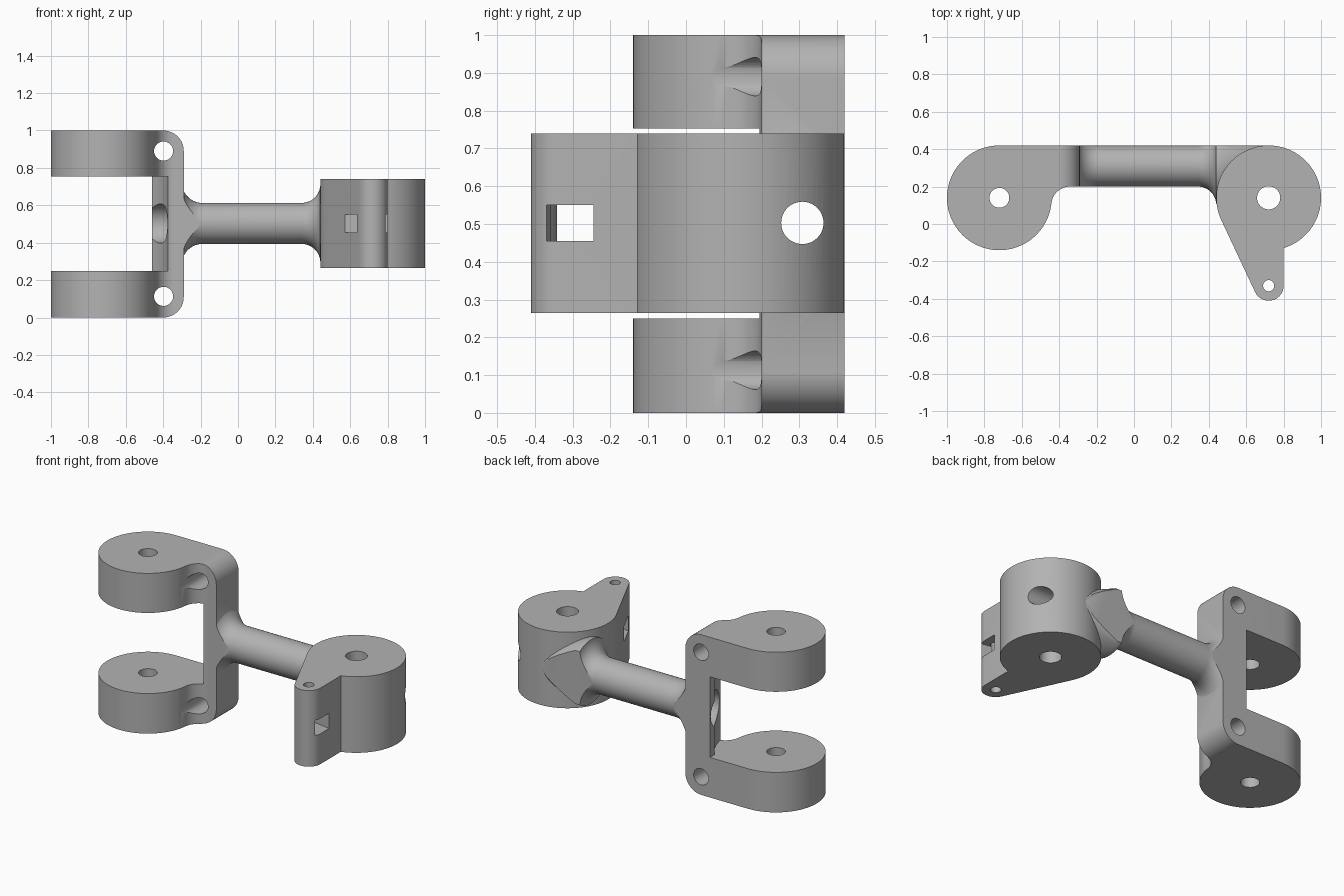
import bpy, bmesh
from math import sin, cos, pi, radians, atan2, acos, hypot
from mathutils import Matrix, Vector

cube = bpy.data.objects.get("Cube")
if cube:
    bpy.data.objects.remove(cube, do_unlink=True)

grey = bpy.data.materials.new("plain grey")
grey.use_nodes = True
grey.diffuse_color = (0.45, 0.45, 0.45, 1)
grey.node_tree.nodes["Principled BSDF"].inputs["Base Color"].default_value = (0.45, 0.45, 0.45, 1)


def finish(name, bm):
    bmesh.ops.recalc_face_normals(bm, faces=bm.faces)
    mesh = bpy.data.meshes.new(name)
    bm.to_mesh(mesh)
    bm.free()
    mesh.materials.append(grey)
    obj = bpy.data.objects.new(name, mesh)
    bpy.context.collection.objects.link(obj)
    return obj


def arc(cx, cy, r, start, end, steps=32):
    """Points on an arc, angles in radians."""
    angles = [start + (end - start) * i / steps for i in range(steps + 1)]
    return [(cx + r * cos(a), cy + r * sin(a)) for a in angles]


def prism(name, points, low, high, along="z"):
    """Extrude an outline along z (outline in xy) or y (outline in xz)."""
    bm = bmesh.new()
    place = (lambda u, v: (u, v, low)) if along == "z" else (lambda u, v: (u, low, v))
    face = bm.faces.new([bm.verts.new(place(u, v)) for u, v in points])
    shift = Vector((0, 0, high - low)) if along == "z" else Vector((0, high - low, 0))
    top = bmesh.ops.extrude_face_region(bm, geom=[face])["geom"]
    bmesh.ops.translate(bm, vec=shift, verts=[g for g in top if isinstance(g, bmesh.types.BMVert)])
    return finish(name, bm)


def lathe_x(name, profile, y, z, steps=64):
    """Revolve (x, radius) pairs about an axis parallel to x."""
    bm = bmesh.new()
    rings = [[bm.verts.new((x, y + r * cos(2 * pi * i / steps), z + r * sin(2 * pi * i / steps)))
              for i in range(steps)] for x, r in profile]
    for a, b in zip(rings, rings[1:]):
        for i in range(steps):
            j = (i + 1) % steps
            bm.faces.new((a[i], a[j], b[j], b[i]))
    bm.faces.new(rings[0])
    bm.faces.new(rings[-1])
    return finish(name, bm)


def disc(name, cx, cy, r, low, high, along="z", steps=64):
    return prism(name, arc(cx, cy, r, 0, 2 * pi, steps)[:-1], low, high, along)


def rect(x0, y0, x1, y1):
    return [(x0, y0), (x1, y0), (x1, y1), (x0, y1)]


def combine(obj, tool, operation):
    mod = obj.modifiers.new(operation.lower(), "BOOLEAN")
    mod.operation, mod.object, mod.solver = operation, tool, "EXACT"
    bpy.context.view_layer.update()
    deps = bpy.context.evaluated_depsgraph_get()
    mesh = bpy.data.meshes.new_from_object(obj.evaluated_get(deps))
    obj.modifiers.clear()
    obj.data = mesh
    bpy.data.objects.remove(tool, do_unlink=True)


fork_x, knuckle_x, pivot_y, pivot_r = -0.72, 0.72, 0.14, 0.28
bar_y, bar_z, back = 0.31, 0.503, 0.42

# Fork: round eyes with a filleted web, all heights at once
fillet = 0.1
fx, fy = fork_x + ((pivot_r + fillet) ** 2 - 0.04 ** 2) ** 0.5, 0.1
touch = atan2(fy - pivot_y, fx - fork_x)
outline = [(-0.29, back)] + arc(fork_x, pivot_y, pivot_r, pi / 2, 2 * pi + touch, 64)
outline += arc(fx, fy, fillet, pi + touch, pi / 2, 16)[1:] + [(-0.29, 0.2)]
body = prism("hinge_arm", outline, 0, 1)

# Rounded outer corners of the fork post
corner = 0.11
rounded = [(-1.2, -0.1), (-0.4, -0.1)]
rounded = [(-1.2, 0)] + arc(-0.29 - corner, corner, corner, -pi / 2, 0, 16)
rounded += arc(-0.29 - corner, 1 - corner, corner, 0, pi / 2, 16) + [(-1.2, 1)]
combine(body, prism("corner_shape", rounded, -0.6, 0.6, "y"), "INTERSECT")

# Gap between the fork eyes, with a round clearance
combine(body, prism("fork_gap", rect(-1.2, -0.5, -0.46, 0.6), 0.25, 0.753), "DIFFERENCE")
combine(body, disc("fork_clearance", fork_x, pivot_y, 0.35, 0.25, 0.753), "DIFFERENCE")

# Bar with flared ends, trimmed flush with the back
bar_r = 0.1095
profile = [(-0.33, bar_r + 0.12)]
profile += [(x, r) for x, r in arc(-0.19, bar_r + 0.11, 0.11, pi, 1.5 * pi, 14)]
profile += [(x, r) for x, r in arc(0.34, bar_r + 0.1, 0.1, -pi / 2, -0.1, 14)]
profile += [(0.47, 0.2), (0.72, 0.1)]
bar = lathe_x("bar", profile, bar_y, bar_z)
trim = [(-0.4, 0.2), (0.2, 0.2), (0.2, -0.1), (0.9, -0.1), (0.9, back), (-0.4, back)]
combine(bar, prism("bar_trim", trim, 0, 1), "INTERSECT")
combine(body, bar, "UNION")

# Knuckle: round barrel with a tapered lever
tip_y, tip_r = -0.33, 0.08
lean = pi + acos(cos(0)) + (pivot_r - tip_r) / (pivot_y - tip_y) * 1.033
meet = pivot_y - (pivot_r ** 2 - tip_r ** 2) ** 0.5
start = atan2(meet - pivot_y, tip_r)
outline = arc(knuckle_x, pivot_y, pivot_r, start, lean, 64)
outline += arc(knuckle_x, tip_y, tip_r, lean, 2 * pi, 24)
combine(body, prism("knuckle", outline, 0.265, 0.74), "UNION")

# Pivot, lever pin and fork cross holes
for x, y, r in ((fork_x, pivot_y, 0.053), (knuckle_x, pivot_y, 0.062), (knuckle_x, tip_y, 0.03)):
    combine(body, disc("pin_hole", x, y, r, -0.1, 1.1, "z", 40), "DIFFERENCE")
for z in (0.113, 0.89):
    combine(body, disc("cross_hole", -0.398, z, 0.051, -0.6, 0.6, "y", 40), "DIFFERENCE")

# Cable passage through the bar, widened at the fork
passage = [(-0.6, 0.105), (-0.39, 0.105), (-0.34, 0.075), (-0.29, 0.056), (1.2, 0.056)]
combine(body, lathe_x("passage", passage, bar_y - 0.002, bar_z, 48), "DIFFERENCE")

# Slanted square window in the lever
slot = prism("slot", rect(-0.25, -0.062, 0.25, 0.062), 0.455, 0.55)
slot.data.transform(Matrix.Translation((0.7, -0.29, 0)) @ Matrix.Rotation(radians(-10), 4, "Z"))
combine(body, slot, "DIFFERENCE")

# Smooth shading with crisp edges
bpy.ops.object.select_all(action="DESELECT")
body.select_set(True)
bpy.context.view_layer.objects.active = body
bpy.ops.object.shade_smooth_by_angle(angle=radians(25))
